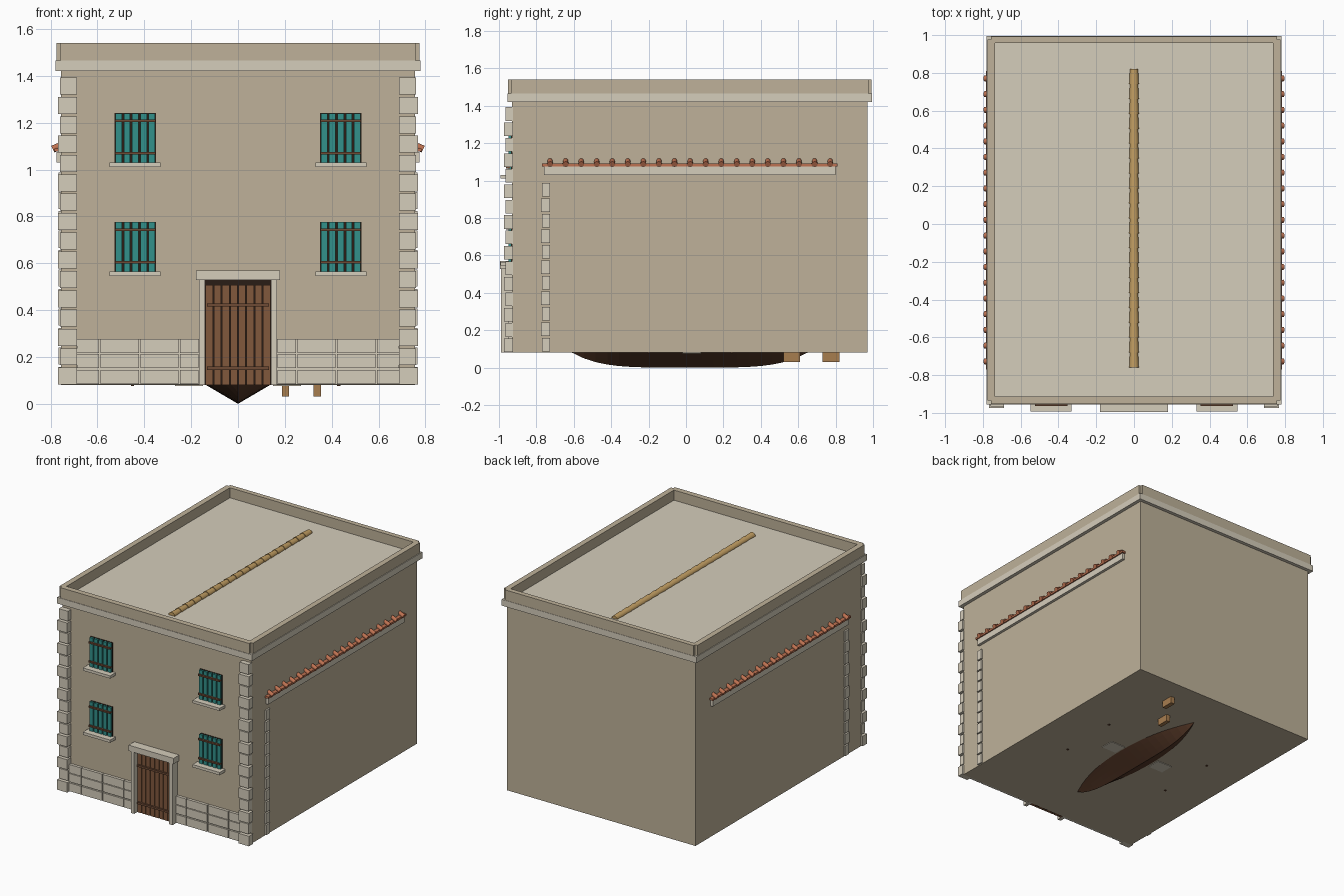
import bpy, bmesh
from mathutils import Vector, Matrix

cube = bpy.data.objects.get("Cube")
if cube:
    bpy.data.objects.remove(cube, do_unlink=True)


def material(name, hexcode):
    rgb = [(int(hexcode[i:i + 2], 16) / 255) ** 2.2 for i in (0, 2, 4)]
    m = bpy.data.materials.new(name)
    m.use_nodes = True
    m.diffuse_color = (*rgb, 1)
    bsdf = m.node_tree.nodes["Principled BSDF"]
    bsdf.inputs["Base Color"].default_value = (*rgb, 1)
    bsdf.inputs["Roughness"].default_value = 0.85
    return m


PLASTER = material("plaster", "BDB098")
STONE = material("pale stone", "D4CCBA")
TEAL = material("teal paint", "35908A")
WOOD = material("brown wood", "80593F")
RAIL = material("rail wood", "6E4C38")
DARK = material("dark gap", "2E231C")
HULL = material("dark planks", "54392A")
CLAY = material("terracotta", "BC7152")
RIDGE = material("tan tile", "C09C62")
BLOCK = material("light wood", "A67C50")


def finish(name, bm, mat):
    mesh = bpy.data.meshes.new(name)
    bm.to_mesh(mesh)
    bm.free()
    mesh.materials.append(mat)
    ob = bpy.data.objects.new(name, mesh)
    bpy.context.collection.objects.link(ob)
    return ob


def boxes(name, spans, mat):
    """One object from boxes given as (x0, x1, y0, y1, z0, z1)."""
    bm = bmesh.new()
    for x0, x1, y0, y1, z0, z1 in spans:
        centre = Vector((x0 + x1, y0 + y1, z0 + z1)) / 2
        size = Matrix.Diagonal((abs(x1 - x0), y1 - y0, z1 - z0, 1))
        bmesh.ops.create_cube(bm, size=1, matrix=Matrix.Translation(centre) @ size)
    return finish(name, bm, mat)


def tubes(name, pieces, mat, sides=12):
    """One object from tapered round tiles given as (start, end, r0, r1)."""
    bm = bmesh.new()
    for a, b, r0, r1 in pieces:
        a, b = Vector(a), Vector(b)
        turn = (b - a).to_track_quat('Z', 'Y').to_matrix().to_4x4()
        bmesh.ops.create_cone(bm, cap_ends=True, segments=sides, radius1=r0, radius2=r1,
                              depth=(b - a).length,
                              matrix=Matrix.Translation((a + b) / 2) @ turn)
    ob = finish(name, bm, mat)
    bpy.ops.object.select_all(action='DESELECT')
    ob.select_set(True)
    bpy.context.view_layer.objects.active = ob
    bpy.ops.object.shade_smooth_by_angle()
    return ob


W, F, B = 0.755, -0.93, 0.97       # wall half width, front, back
BASE, TOP, DECK = 0.08, 1.42, 1.455
PITCH = 0.0825

# Walls, cornice, parapet and roof deck
boxes("walls", [(-W, W, F, B, BASE, TOP)], PLASTER)
boxes("cornice", [(-0.78, 0.78, -0.955, 0.995, TOP, 1.465)], STONE)
boxes("roof_deck", [(-0.74, 0.74, -0.915, 0.96, 1.45, 1.467)], STONE)
parapet = [(-0.757, 0.757, -0.952, -0.912, 1.465, 1.54),
           (-0.757, 0.757, 0.957, 0.993, 1.465, 1.54)]
parapet += [(s * 0.735, s * 0.775, -0.935, 0.976, 1.465, 1.54) for s in (-1, 1)]
boxes("parapet", parapet, PLASTER)

# Ridge tiles along the roof
step = 0.079
tubes("ridge_tiles", [((0, -0.76 + i * step, DECK + 0.01), (0, -0.76 + (i + 1) * step, DECK + 0.01),
                       0.026, 0.022) for i in range(20)], RIDGE)

for side, s in (("left", 1), ("right", -1)):
    # Corner quoins on the front
    quoins = []
    for i in range(16):
        wide = 0.008 * (i % 2 == 0)
        z = BASE + 0.002 + i * PITCH
        quoins.append((s * 0.687, s * (0.76 + wide), -0.965 - wide, -0.925, z, z + PITCH - 0.01))
    boxes(side + "_quoins", quoins, STONE)

    # Narrow stone pilaster under the eave
    boxes(side + "_pilaster",
          [(s * 0.74, s * 0.767, -0.77 - 0.005 * (i % 2), -0.727,
            BASE + 0.005 + i * 0.083, BASE + 0.005 + i * 0.083 + 0.073) for i in range(11)], STONE)

    # Side eave: ledge, tile bed and clay tiles
    boxes(side + "_eave_ledge", [(s * 0.75, s * 0.775, -0.76, 0.80, 1.03, 1.075)], STONE)
    boxes(side + "_eave_bed", [(s * 0.75, s * 0.783, -0.77, 0.81, 1.076, 1.09)], CLAY)
    tubes(side + "_eave_tiles",
          [((s * 0.75, -0.727 + i * 0.0832, 1.107), (s * 0.79, -0.727 + i * 0.0832, 1.087),
            0.013, 0.016) for i in range(19)], CLAY)

    # Stone courses at the foot of the front wall
    edges = [0.165, 0.25, 0.42, 0.59, 0.69]
    courses = [(s * (a + 0.003), s * (b - 0.003), -0.95, F + 0.01, z, z + 0.06)
               for a, b in zip(edges, edges[1:]) for z in (0.084, 0.152, 0.217)]
    boxes(side + "_plinth_stones", courses, STONE)
    boxes(side + "_plinth_joints", [(s * 0.165, s * 0.69, -0.937, F + 0.01, 0.082, 0.276)], STONE)

    # Windows with plank shutters, rails and sills
    for floor, z in (("lower", 0.565), ("upper", 1.03)):
        name = f"{side}_{floor}_"
        x0, x1 = sorted((s * 0.35, s * 0.527))
        pw = (x1 - x0) / 5
        boxes(name + "window_back", [(x0, x1, -0.936, F + 0.01, z, z + 0.212)], DARK)
        boxes(name + "shutter", [(x0 + i * pw + 0.004, x0 + (i + 1) * pw - 0.004, -0.95, F,
                                  z, z + 0.21) for i in range(5)], TEAL)
        boxes(name + "shutter_rails", [(x0 + 0.002, x1 - 0.002, -0.963, -0.94, z + h, z + h + 0.011)
                                       for h in (0.034, 0.172)], RAIL)
        boxes(name + "sill", [(s * 0.33, s * 0.548, -0.992, F + 0.01, z - 0.02, z)], STONE)

# Plank door with stone frame
boxes("door_back", [(-0.142, 0.142, -0.938, F + 0.01, BASE, 0.53)], DARK)
dw = 0.28 / 8
boxes("door_planks", [(-0.14 + i * dw + 0.002, -0.14 + (i + 1) * dw - 0.002, -0.953, F, BASE, 0.507)
                      for i in range(8)], WOOD)
boxes("door_rails", [(-0.132, 0.132, -0.966, -0.945, z, z + 0.014) for z in (0.145, 0.415)], RAIL)
boxes("door_frame", [(s * 0.14, s * 0.167, -0.988, F + 0.01, BASE, 0.53) for s in (-1, 1)]
      + [(-0.18, 0.18, -0.995, F + 0.01, 0.528, 0.57)], STONE)

# Boat-shaped hull showing under the floor
bm = bmesh.new()
rows = []
stations, strakes = 20, 8
for i in range(stations + 1):
    t = -0.998 + 1.996 * i / stations
    half = 0.14 * (1 - abs(t) ** 2.2)
    depth = 0.08 * (1 - abs(t) ** 4.5)
    rows.append([bm.verts.new((half * u, 0.02 + 0.63 * t, 0.082 - (depth + 0.002) * (1 - abs(u))))
                 for u in (2 * k / strakes - 1 for k in range(strakes + 1))])
for a, b in zip(rows, rows[1:]):
    for k in range(strakes):
        bm.faces.new((a[k], b[k], b[k + 1], a[k + 1]))
    bm.faces.new((a[0], a[-1], b[-1], b[0]))
bm.faces.new(rows[0])
bm.faces.new(rows[-1])
bmesh.ops.recalc_face_normals(bm, faces=bm.faces)
finish("hull", bm, HULL)

# Small wooden feet, stubs and fins under the floor
boxes("floor_blocks", [(0.188, 0.218, 0.52, 0.61, 0.03, 0.09),
                       (0.322, 0.354, 0.73, 0.82, 0.03, 0.09)], BLOCK)
boxes("floor_stubs", [(x - 0.007, x + 0.007, y - 0.007, y + 0.007, 0.076, 0.09)
                      for x in (-0.45, 0.43) for y in (-0.2, 0.245)], HULL)
boxes("floor_fins", [(s * 0.15, s * 0.27, -0.02, 0.08, 0.076, 0.09) for s in (-1, 1)], STONE)
